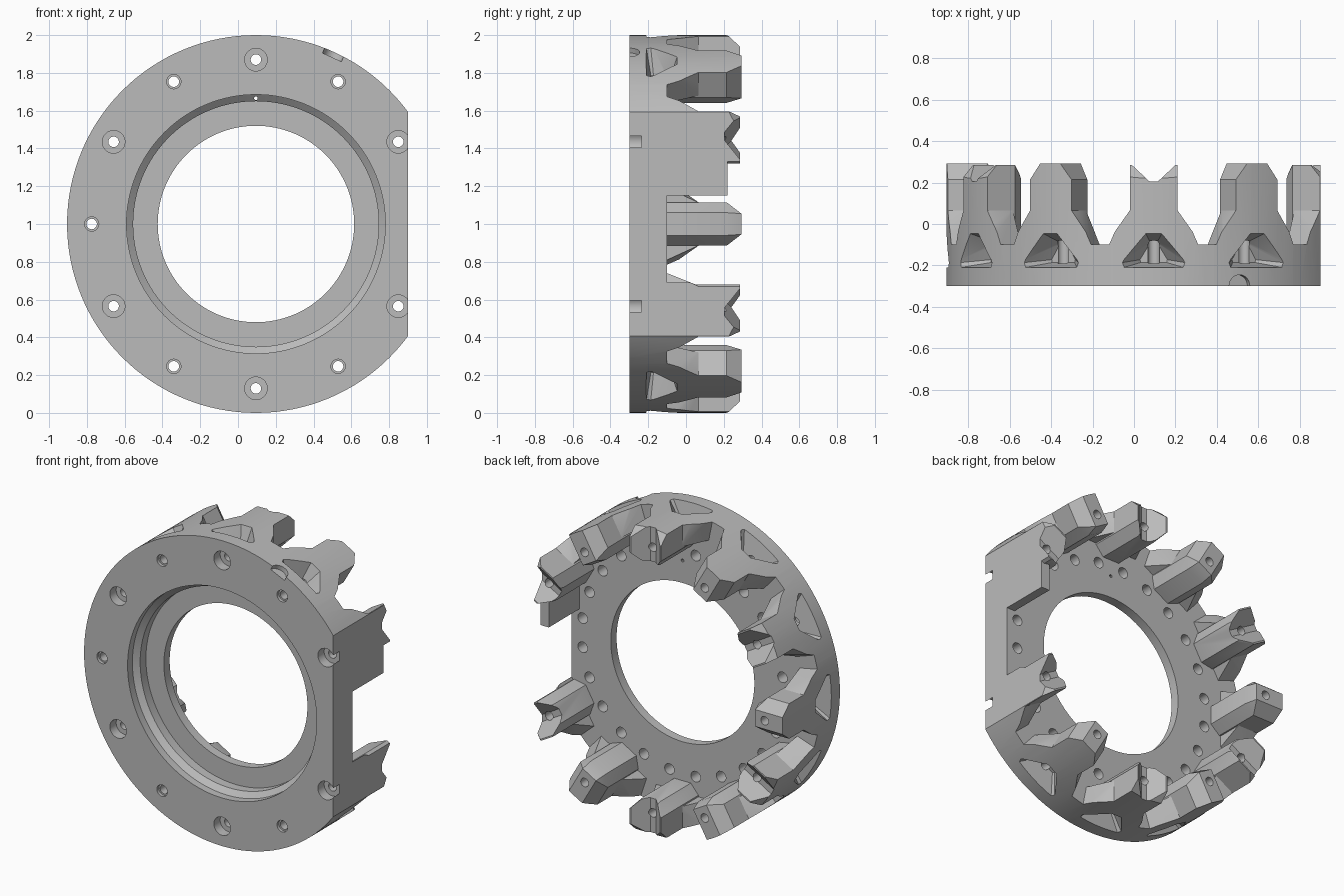
import bpy, bmesh, math
from mathutils import Matrix, Vector

if "Cube" in bpy.data.objects:
    bpy.data.objects.remove(bpy.data.objects["Cube"])

CX, CZ = 0.095, 1.0   # ring axis runs along y through this point
grey = bpy.data.materials.new("machined_grey")
grey.diffuse_color = (0.5, 0.5, 0.5, 1)
grey.use_nodes = True
grey.node_tree.nodes["Principled BSDF"].inputs["Base Color"].default_value = grey.diffuse_color


def add_object(name, bm):
    bmesh.ops.recalc_face_normals(bm, faces=bm.faces)
    me = bpy.data.meshes.new(name)
    bm.to_mesh(me)
    bm.free()
    ob = bpy.data.objects.new(name, me)
    bpy.context.scene.collection.objects.link(ob)
    me.materials.append(grey)
    return ob


def spot(t, r, y, deg):
    """Tangent t, radius r, depth y at an angle clockwise from the top."""
    a = math.radians(deg)
    return Vector((CX + r * math.sin(a) + t * math.cos(a), y,
                   CZ + r * math.cos(a) - t * math.sin(a)))


def hull(name, points, deg):
    bm = bmesh.new()
    for t, r, y in points:
        bm.verts.new(spot(t, r, y, deg))
    bmesh.ops.convex_hull(bm, input=bm.verts[:])
    loose = [v for v in bm.verts if not v.link_faces]
    bmesh.ops.delete(bm, geom=loose, context='VERTS')
    return add_object(name, bm)


def mirror(points):
    return [(s * t, r, y) for t, r, y in points for s in (-1, 1)]


def lathe(name, profile, n=128):
    """Closed ring turned around the axis from (radius, y) points."""
    bm = bmesh.new()
    rings = [[bm.verts.new(spot(0, r, y, 360 * i / n)) for r, y in profile]
             for i in range(n)]
    m = len(profile)
    for i in range(n):
        a, b = rings[i], rings[(i + 1) % n]
        for j in range(m):
            k = (j + 1) % m
            bm.faces.new((a[j], a[k], b[k], b[j]))
    return add_object(name, bm)


def rod(name, r, deg, radius, y0, y1, n=20):
    """Cylinder parallel to the ring axis."""
    bm = bmesh.new()
    c = spot(0, r, (y0 + y1) / 2, deg)
    bmesh.ops.create_cone(bm, cap_ends=True, segments=n, radius1=radius, radius2=radius,
                          depth=y1 - y0,
                          matrix=Matrix.Translation(c) @ Matrix.Rotation(math.pi / 2, 4, 'X'))
    return add_object(name, bm)


def box(name, lo, hi):
    bm = bmesh.new()
    bmesh.ops.create_cube(bm, size=1)
    for v in bm.verts:
        v.co = Vector([lo[i] + (v.co[i] + 0.5) * (hi[i] - lo[i]) for i in range(3)])
    return add_object(name, bm)


def solid_volume(me):
    """Volume, or None when the surface is not closed."""
    bm = bmesh.new()
    bm.from_mesh(me)
    closed = len(bm.faces) > 0 and all(e.is_manifold for e in bm.edges)
    vol = bm.calc_volume(signed=True)
    bm.free()
    return vol if closed else None


def combine(ob, tools, op):
    """Apply one boolean per tool, keeping only results that stay solid."""
    for tool in tools:
        before = solid_volume(ob.data) or 0
        limit = abs(solid_volume(tool.data) or 9) + 1e-5
        for solver in ('MANIFOLD', 'EXACT'):
            mod = ob.modifiers.new("cut", 'BOOLEAN')
            mod.operation, mod.solver, mod.object = op, solver, tool
            dg = bpy.context.evaluated_depsgraph_get()
            dg.update()
            me = bpy.data.meshes.new_from_object(ob.evaluated_get(dg))
            ob.modifiers.clear()
            vol = solid_volume(me)
            if vol is None or abs(vol - before) < 1e-8:
                continue
            change = vol - before if op == 'UNION' else before - vol
            if 0 < change <= limit:
                ob.data = me
                break
        bpy.data.objects.remove(tool)


# ring plate with stepped bore, oversized until trimmed
body = lathe("mounting_ring", [(1.08, -0.3), (1.08, -0.1), (0.52, -0.1), (0.52, -0.16),
                               (0.65, -0.16), (0.65, -0.22), (0.685, -0.25), (0.685, -0.3)])

# prongs alternate between notched and pointed ends; none at the flat side
adds, cuts = [], []
for i in range(12):
    d = i * 30
    if d == 90:
        continue
    section = [(0.06, 0.775), (0.115, 0.84), (0.115, 1.06)]
    base = [(t, r, -0.15) for t, r in section]
    if i % 2:
        tip = [(t, r, 0.215) for t, r in section]
        tip += [(0.055, 0.80, 0.293), (0.055, 1.06, 0.293)]
    else:
        tip = [(0.06, 0.775, 0.22), (0.115, 0.84, 0.285), (0.06, 0.80, 0.285),
               (0.115, 0.94, 0.285), (0.115, 1.0, 0.22), (0.115, 1.06, 0.155)]
        cuts.append(hull("notch_cutter", mirror(
            [(t, r, y) for r in (0.7, 1.1)
             for t, y in ((0.02, 0.205), (0.13, 0.308), (0.13, 0.35))]), d))
    adds.append(hull("prong", mirror(base + tip), d))
    # flared foot of the prong
    adds.append(hull("prong_foot", mirror(
        [(0.112, 1.06, 0.07), (0.232, 1.06, -0.1), (0.232, 1.06, -0.14),
         (0.112, 0.85, 0.07), (0.19, 0.85, -0.1), (0.19, 0.85, -0.14)]), d))
    # triangular pocket in the rim
    if d not in (60, 120):
        outer = [(0.04, -0.04), (0.165, -0.19), (0.155, -0.215)]
        cuts.append(hull("pocket_cutter", mirror(
            [(t * 1.05, 1.02, y) for t, y in outer] +
            [(t * 0.4, 0.87, -0.15 + (y + 0.15) * 0.55) for t, y in outer]), d))

# thin guard wall on the flat side
adds.append(box("guard_wall", (0.84, -0.2, 1.151), (0.95, 0.22, 1.45)))
combine(body, adds, 'UNION')

# trim to the round outline and the flat side
combine(body, [lathe("outline_cutter", [(1.0, -0.5), (1.0, 0.6), (1.5, 0.6), (1.5, -0.5)])],
        'DIFFERENCE')
cuts.append(box("flat_cutter", (0.9, -1, -0.5), (1.5, 1, 2.5)))
cuts.append(box("gap_cutter", (0.70, -0.0995, 0.69), (1.2, 0.6, 1.15)))

# bolt holes through the prongs, every second one counterbored
for i in range(12):
    d = i * 30
    if d == 90:
        continue
    cuts.append(rod("bolt_cutter", 0.87, d, 0.028, -0.5, 0.5))
    if i % 2 == 0:
        cuts.append(rod("counterbore_cutter", 0.87, d, 0.06, -0.4, -0.235, 28))
    else:
        cuts.append(rod("hole_rim_cutter", 0.87, d, 0.038, -0.4, -0.28, 24))

# blind holes on the back face and a pin hole in the bore
for i in range(24):
    cuts.append(rod("blind_cutter", 0.73, 7.5 + 15 * i, 0.035, -0.19, -0.02, 16))
cuts.append(rod("pin_cutter", 0.666, 0, 0.01, -0.5, 0.0, 10))

# scooped access notch at the front edge of the rim
bm = bmesh.new()
bmesh.ops.create_cone(bm, cap_ends=True, segments=28, radius1=0.055, radius2=0.055, depth=0.2,
                      matrix=Matrix.Translation(spot(0, 1.07, -0.3, 24.5))
                      @ Matrix.Rotation(math.radians(24.5), 4, 'Y'))
cuts.append(add_object("scoop_cutter", bm))
combine(body, cuts, 'DIFFERENCE')

body.data.materials.clear()
body.data.materials.append(grey)
for p in body.data.polygons:
    p.material_index = 0
bpy.context.view_layer.objects.active = body
body.select_set(True)
bpy.ops.object.shade_smooth_by_angle(angle=math.radians(25))
